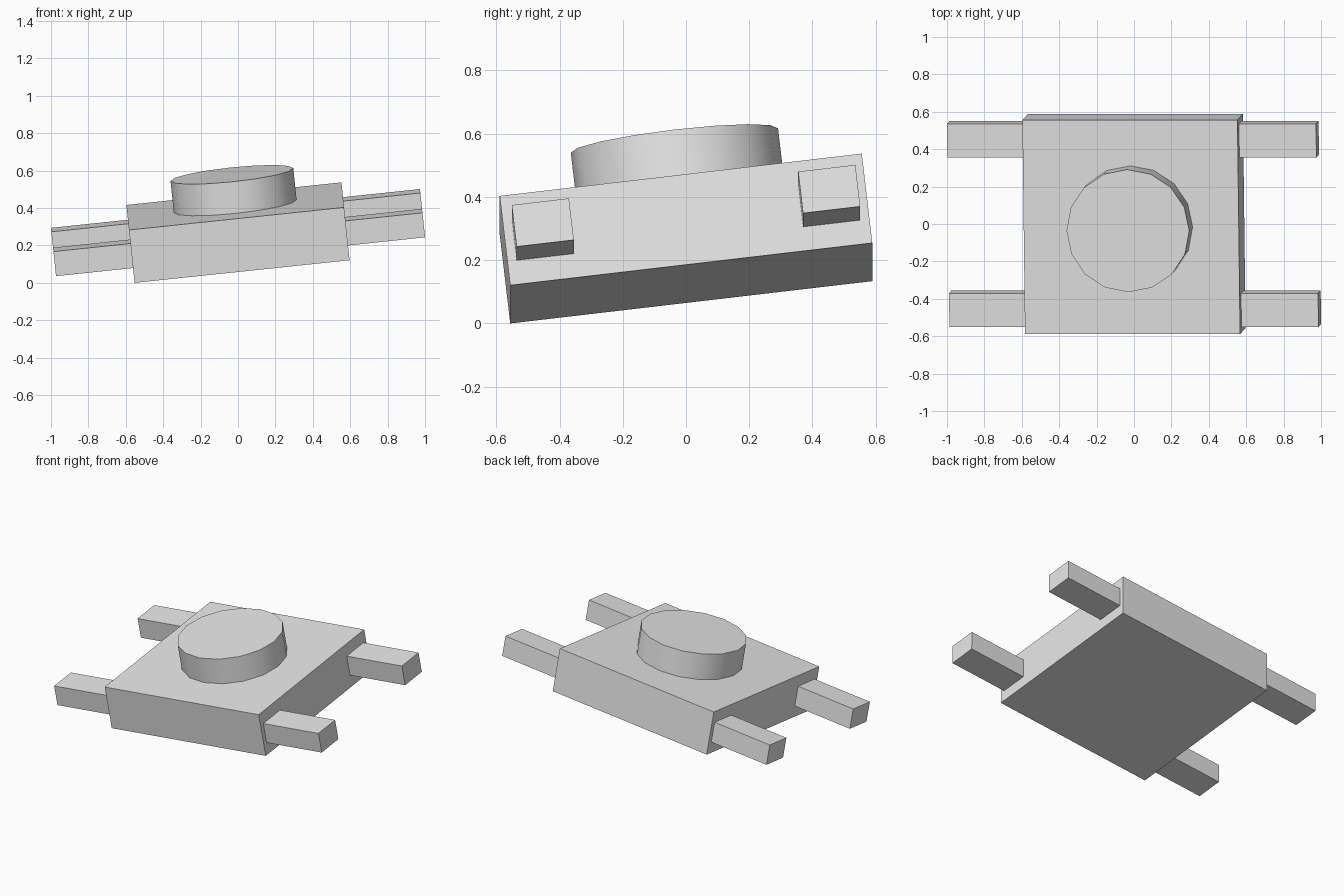
import bpy
import math
from mathutils import Euler, Matrix

cube = bpy.data.objects.get("Cube")
if cube:
    bpy.data.objects.remove(cube, do_unlink=True)

# Single grey finish
grey = bpy.data.materials.new("light_grey")
grey.use_nodes = True
grey.diffuse_color = (0.8, 0.8, 0.8, 1)
grey.node_tree.nodes["Principled BSDF"].inputs["Base Color"].default_value = (0.8, 0.8, 0.8, 1)

# The whole switch is tilted about x and y; parts are placed in its local frame
TILT = Matrix.Translation((0, 0, 0.2685)) @ Euler(
    (math.radians(6.7), math.radians(-6.0), 0)).to_matrix().to_4x4()


def place(name, centre):
    obj = bpy.context.object
    obj.name = obj.data.name = name
    obj.data.materials.append(grey)
    obj.matrix_world = TILT @ Matrix.Translation(centre)
    return obj


def box(name, centre, size):
    bpy.ops.mesh.primitive_cube_add(size=1)
    obj = bpy.context.object
    obj.data.transform(Matrix.Diagonal((*size, 1)))
    return place(name, centre)


# Square housing
BODY_W, BODY_D, BODY_H = 1.156, 1.153, 0.286
box("housing", (0, 0, 0), (BODY_W, BODY_D, BODY_H))

# Four side terminals, slightly embedded in the housing
TIP, ROOT = 0.992, 0.55
for side, sx in (("left", 1), ("right", -1)):
    for end, sy in (("front", -1), ("back", 1)):
        box(f"{end}_{side}_terminal", (sx * (TIP + ROOT) / 2, sy * 0.456, 0),
            (TIP - ROOT, 0.182, 0.133))

# Round push button on top
BUTTON_TOP, BUTTON_BASE = 0.314, BODY_H / 2 - 0.02
bpy.ops.mesh.primitive_cylinder_add(vertices=16, radius=0.33,
                                    depth=BUTTON_TOP - BUTTON_BASE)
place("push_button", (0, 0, (BUTTON_TOP + BUTTON_BASE) / 2))
bpy.ops.object.shade_smooth_by_angle(angle=math.radians(30))
